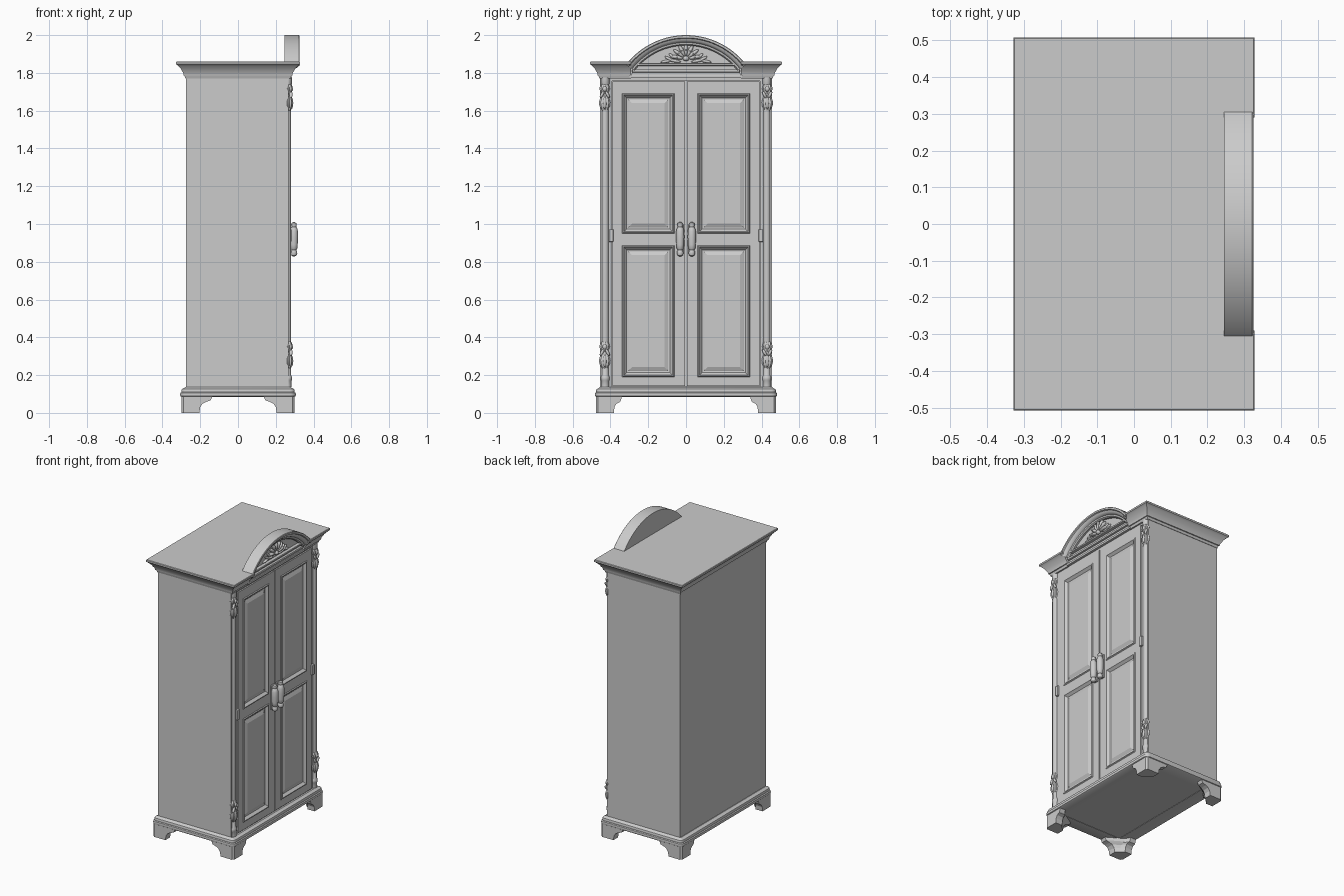
import bpy, bmesh, math
from mathutils import Matrix, Vector


def finish(name, bm, smooth=False):
    bmesh.ops.recalc_face_normals(bm, faces=bm.faces[:])
    me = bpy.data.meshes.new(name)
    bm.to_mesh(me)
    bm.free()
    ob = bpy.data.objects.new(name, me)
    bpy.context.collection.objects.link(ob)
    if smooth:
        bpy.ops.object.select_all(action='DESELECT')
        ob.select_set(True)
        bpy.context.view_layer.objects.active = ob
        bpy.ops.object.shade_smooth_by_angle(angle=math.radians(35))
    return ob


def box(name, x, y, z, bevel=0.0):
    bm = bmesh.new()
    bmesh.ops.create_cube(bm, size=1)
    for v in bm.verts:
        v.co = Vector([(r[0] + r[1]) / 2 + c * abs(r[1] - r[0]) for r, c in zip((x, y, z), v.co)])
    if bevel:
        bmesh.ops.bevel(bm, geom=bm.edges[:], offset=bevel, segments=2, affect='EDGES', profile=0.5)
    return finish(name, bm)


def loft(name, rings, closed=False, smooth=False):
    """Skin a list of equal-length closed rings, capping the ends when open."""
    bm = bmesh.new()
    vs = [[bm.verts.new(p) for p in r] for r in rings]
    n = len(vs[0])
    for k in range(len(vs) if closed else len(vs) - 1):
        a, b = vs[k], vs[(k + 1) % len(vs)]
        for i in range(n):
            j = (i + 1) % n
            bm.faces.new((a[i], a[j], b[j], b[i]))
    if not closed:
        bm.faces.new(vs[0])
        bm.faces.new(vs[-1])
    return finish(name, bm, smooth)


def lathe(name, cx, cy, prof, n=20, sx=1.0, lobes=0, depth=0.0):
    rings = []
    for r, z in prof:
        ring = []
        for i in range(n):
            t = 2 * math.pi * i / n
            q = r * (1 + depth * math.cos(lobes * t))
            ring.append((cx + sx * q * math.cos(t), cy + q * math.sin(t), z))
        rings.append(ring)
    return loft(name, rings, smooth=True)


def blobs(name, items):
    """Ellipsoids: (centre, half sizes, tilt about x)."""
    bm = bmesh.new()
    for c, s, a in items:
        m = Matrix.Translation(c) @ Matrix.Rotation(a, 4, 'X') @ Matrix.Diagonal((*s, 1))
        bmesh.ops.create_uvsphere(bm, u_segments=14, v_segments=8, radius=1, matrix=m)
    return finish(name, bm, True)


HX, HY = 0.275, 0.455

# carcass
box("carcass", (-HX, 0.258), (-HY, HY), (0.087, 1.80))
box("front_header", (0.25, 0.268), (-HY, HY), (1.757, 1.785))
box("front_sill", (0.25, 0.268), (-HY, HY), (0.125, 0.139))

# cornice: mitred moulding, open at the front where the arch sits
corn = [(-0.05, 1.77), (0.003, 1.77), (0.008, 1.785), (0.013, 1.787), (0.015, 1.80), (0.022, 1.81),
        (0.028, 1.822), (0.041, 1.836), (0.048, 1.843), (0.053, 1.846), (0.053, 1.857), (0.050, 1.86), (-0.05, 1.86)]
path = [(HX, -0.29, 1, 0), (HX, -HY, 1, -1), (-HX, -HY, -1, -1), (-HX, HY, -1, 1), (HX, HY, 1, 1), (HX, 0.29, 1, 0)]
loft("cornice", [[(x + dx * o, y + dy * o, z) for o, z in corn] for x, y, dx, dy in path], smooth=True)
box("top_board", (-0.26, 0.262), (-0.44, 0.44), (1.78, 1.86))

# arched pediment
CZ = 1.598
arch = [(0.245, 0.402), (0.322, 0.402), (0.325, 0.399), (0.325, 0.388), (0.318, 0.384), (0.314, 0.374),
        (0.306, 0.366), (0.298, 0.363), (0.296, 0.353), (0.288, 0.347), (0.245, 0.347)]
rings = []
for i in range(41):
    t = math.radians(-52 + 104 * i / 40)
    rings.append([(x, r * math.sin(t), CZ + r * math.cos(t)) for x, r in arch])
loft("arch_moulding", rings, smooth=True)
seg = [(0.355 * math.sin(math.radians(a)), CZ + 0.355 * math.cos(math.radians(a))) for a in range(-52, 53, 4)]
seg = [(-0.295, 1.775)] + seg + [(0.295, 1.775)]
loft("tympanum", [[(x, y, z) for y, z in seg] for x in (0.246, 0.276)])
box("frieze_lower", (0.25, 0.284), (-0.30, 0.30), (1.772, 1.787), 0.003)
box("frieze_upper", (0.25, 0.290), (-0.285, 0.285), (1.803, 1.818), 0.004)
box("pediment_ledge", (0.25, 0.297), (-0.255, 0.255), (1.837, 1.849), 0.004)

# carved shell with side leaves
items = [((0.282, 0, 1.876), (0.017, 0.017, 0.014), 0)]
for k in range(-3, 4):
    a = math.radians(27 * k)
    items.append(((0.28, 0.047 * math.sin(a), 1.875 + 0.047 * math.cos(a)), (0.016, 0.0105, 0.034), -a))
for s in (-1, 1):
    for y, z, l, deg in ((0.062, 1.864, 0.036, 80), (0.088, 1.873, 0.028, 60), (0.105, 1.861, 0.03, 100), (0.075, 1.888, 0.02, 45)):
        items.append(((0.278, s * y, z), (0.011, 0.008, l), -s * math.radians(deg)))
blobs("shell_carving", items)

# plinth moulding with rounded corners
base = [(-0.06, 0.085), (0.024, 0.085), (0.030, 0.089), (0.032, 0.096), (0.030, 0.106), (0.024, 0.110),
        (0.025, 0.118), (0.022, 0.126), (0.012, 0.131), (0.004, 0.137), (-0.06, 0.137)]
rings = []
for sx, sy, a0 in ((1, 1, 0), (-1, 1, 90), (-1, -1, 180), (1, -1, 270)):
    for k in range(6):
        a = math.radians(a0 + 18 * k)
        c, s = math.cos(a), math.sin(a)
        rings.append([(sx * HX + o * c, sy * (HY - 0.004) + o * s, z) if o > 0 else
                      (sx * (HX + o), sy * (HY + o), z) for o, z in base])
loft("plinth_moulding", rings, closed=True, smooth=True)

# bracket feet
foot = [(0, 0.095, 0.095, 0.05), (0.03, 0.100, 0.098, 0.05), (0.048, 0.112, 0.108, 0.048), (0.058, 0.130, 0.128, 0.045),
        (0.066, 0.155, 0.132, 0.042), (0.088, 0.165, 0.138, 0.04)]
for sx in (-1, 1):
    for sy in (-1, 1):
        rings = []
        for z, wx, wy, t in foot:
            pts = [(0.012, 0), (wx, 0), (wx, t), (t + 0.02, wy * 0.75), (t, wy), (0, wy), (0, 0.012)]
            rings.append([(sx * (0.30 - x), sy * (0.477 - y), z) for x, y in pts])
        loft(f"{'front' if sx > 0 else 'back'}_{'right' if sy > 0 else 'left'}_foot", rings)

panel = [(0, 0.252), (0, 0.273), (0.004, 0.278), (0.010, 0.278), (0.015, 0.272), (0.024, 0.262),
         (0.032, 0.261), (0.036, 0.263), (0.052, 0.270), (0.055, 0.270)]
for s, side in ((-1, "left"), (1, "right")):
    # door frame: stiles and rails
    for nm, y0, y1 in (("inner_stile", 0.004, 0.062), ("outer_stile", 0.338, 0.388)):
        box(f"{side}_door_{nm}", (0.25, 0.273), (s * y0, s * y1), (0.142, 1.754))
    for nm, z0, z1 in (("bottom", 0.142, 0.19), ("middle", 0.887, 0.95), ("top", 1.692, 1.754)):
        box(f"{side}_door_{nm}_rail", (0.25, 0.273), (s * 0.062, s * 0.338), (z0, z1))
    # moulded panels
    for nm, z0, z1 in (("lower", 0.19, 0.887), ("upper", 0.95, 1.692)):
        loft(f"{side}_{nm}_panel", [[(x, s * (0.062 + i), z0 + i), (x, s * (0.338 - i), z0 + i),
             (x, s * (0.338 - i), z1 - i), (x, s * (0.062 + i), z1 - i)] for i, x in panel])
    # corner post and slender column
    box(f"{side}_corner_post", (0.25, 0.268), (s * 0.393, s * HY), (0.137, 1.775))
    lathe(f"{side}_column", 0.262, s * 0.428, [(0.021, 0.137), (0.021, 0.17), (0.024, 0.175), (0.024, 0.19), (0.018, 0.2),
          (0.018, 0.36), (0.019, 0.37), (0.019, 1.58), (0.018, 1.6), (0.018, 1.73), (0.023, 1.742), (0.023, 1.775)])
    # carved drops at both column ends
    for nm, z in (("top", 1.59), ("bottom", 0.225)):
        lathe(f"{side}_{nm}_carving", 0.265, s * 0.43, [(0.006, z), (0.016, z + 0.012), (0.026, z + 0.035), (0.028, z + 0.055),
              (0.022, z + 0.078), (0.014, z + 0.09), (0.018, z + 0.102), (0.026, z + 0.125), (0.022, z + 0.145), (0.01, z + 0.16)],
              48, 0.88, 8, 0.1)
        blobs(f"{side}_{nm}_carving_leaf", [((0.282, s * 0.43, z + 0.05), (0.011, 0.009, 0.032), 0),
              ((0.28, s * 0.415, z + 0.095), (0.009, 0.008, 0.02), 0.5), ((0.28, s * 0.445, z + 0.095), (0.009, 0.008, 0.02), -0.5),
              ((0.282, s * 0.43, z + 0.125), (0.01, 0.012, 0.014), 0)])
    # hinge knuckle
    box(f"{side}_hinge", (0.255, 0.283), (s * 0.384, s * 0.408), (0.905, 0.972), 0.004)
    # turned handle on a back plate
    box(f"{side}_handle_plate", (0.268, 0.281), (s * 0.014, s * 0.048), (0.84, 1.0), 0.004)
    lathe(f"{side}_handle", 0.296, s * 0.031, [(0.005, 0.828), (0.014, 0.834), (0.018, 0.846), (0.015, 0.857), (0.012, 0.862),
          (0.018, 0.87), (0.020, 0.89), (0.022, 0.93), (0.021, 0.962), (0.017, 0.978), (0.012, 0.984),
          (0.015, 0.992), (0.013, 1.004), (0.005, 1.01)])
    for z in (0.85, 0.99):
        box(f"{side}_handle_mount", (0.268, 0.297), (s * 0.022, s * 0.040), (z - 0.009, z + 0.009), 0.003)
